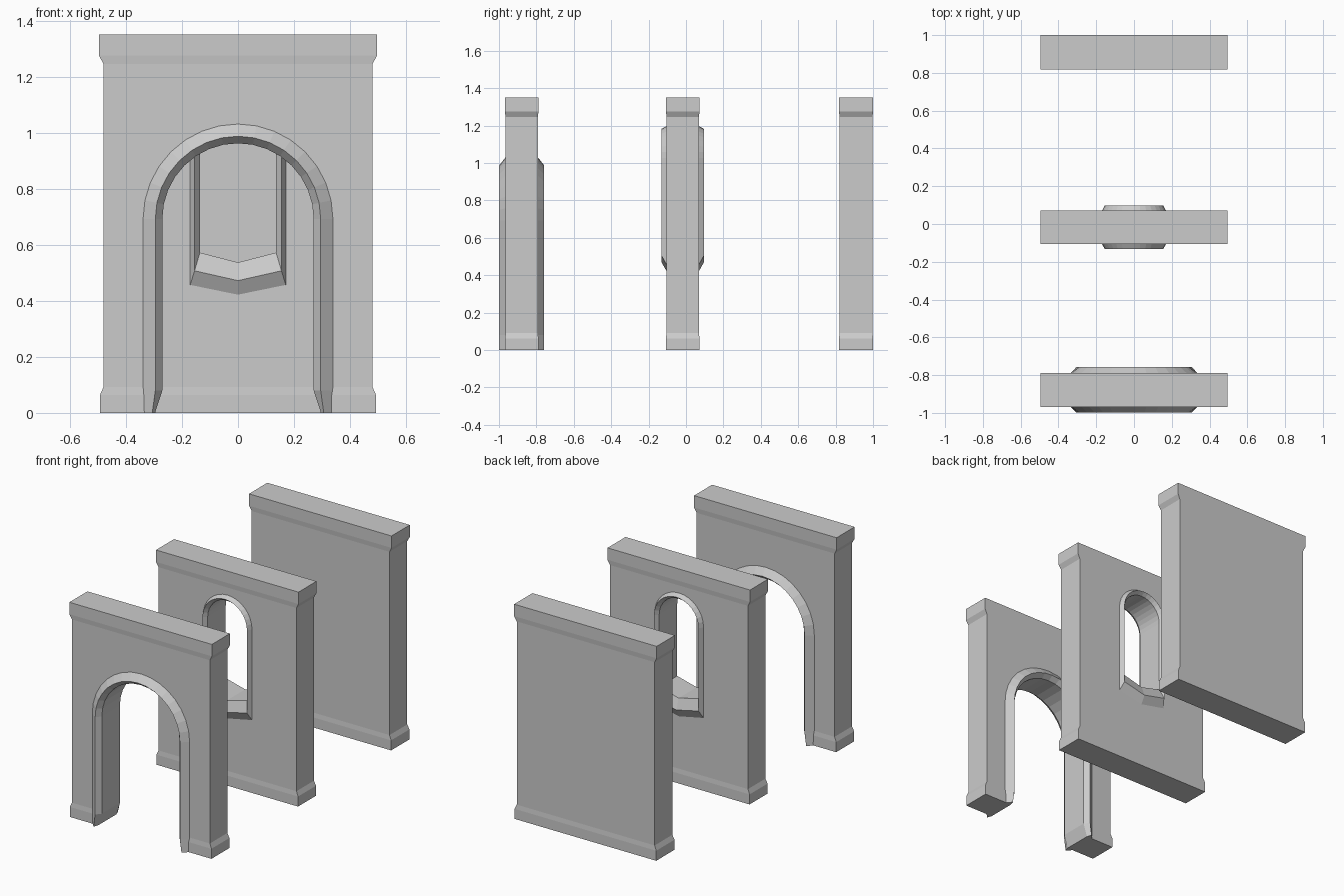
import bpy, bmesh, math

if "Cube" in bpy.data.objects:
    bpy.data.objects.remove(bpy.data.objects["Cube"])


def make_object(name, bm):
    bmesh.ops.recalc_face_normals(bm, faces=bm.faces)
    mesh = bpy.data.meshes.new(name)
    bm.to_mesh(mesh)
    bm.free()
    obj = bpy.data.objects.new(name, mesh)
    bpy.context.scene.collection.objects.link(obj)
    return obj


def loft(name, rings, cyclic_rings=True, cyclic_path=False):
    """Skin quads between rings; the row of rings may itself loop."""
    bm = bmesh.new()
    vs = [[bm.verts.new(p) for p in ring] for ring in rings]
    m, n = len(vs), len(vs[0])
    for i in range(m if cyclic_path else m - 1):
        a, b = vs[i], vs[(i + 1) % m]
        for j in range(n if cyclic_rings else n - 1):
            k = (j + 1) % n
            bm.faces.new((a[j], a[k], b[k], b[j]))
    if not cyclic_path:
        bm.faces.new(vs[0])
        bm.faces.new(vs[-1])
    elif not cyclic_rings:
        bm.faces.new([r[0] for r in vs])
        bm.faces.new([r[-1] for r in vs])
    return make_object(name, bm)


def wall(name, y0, y1):
    # slab with flared foot and cap: height, half width, inset of the faces
    rows = [(0, .493, 0), (.063, .493, 0), (.092, .48, .003),
            (1.245, .48, .003), (1.275, .496, 0), (1.35, .496, 0)]
    return loft(name, [[(-w, y0 + d, z), (w, y0 + d, z), (w, y1 - d, z), (-w, y1 - d, z)]
                       for z, w, d in rows])


def arc(r, zc, n=16):
    return [(r * math.cos(math.pi * i / n), zc + r * math.sin(math.pi * i / n))
            for i in range(n + 1)]


def arch_outline(r, foot, low=0):
    return [(foot, low), (r, .08)] + arc(r, .692) + [(-r, .08), (-foot, low)]


def window_outline(r, side, mid):
    return arc(r, 1.027) + [(-r, side), (0, mid), (r, side)]


def at_y(outline, y):
    return [(x, y, z) for x, z in outline]


def boolean(obj, other, op):
    mod = obj.modifiers.new(op.title(), 'BOOLEAN')
    mod.operation, mod.object, mod.solver = op, other, 'EXACT'
    other.hide_render = True


def add_opening(obj, y0, y1, out, outer, ridge, inner, hole, closed):
    # bevelled surround running through the wall, welded into a cut hole
    trim = loft(obj.name + "_surround", [
        at_y(outer, y0 + .004), at_y(ridge, y0 - out), at_y(inner, y0),
        at_y(inner, y1), at_y(ridge, y1 + out), at_y(outer, y1 - .004)],
        cyclic_rings=closed, cyclic_path=True)
    cutter = loft(obj.name + "_cutter", [at_y(hole, y0 - .2), at_y(hole, y1 + .2)])
    boolean(obj, cutter, 'DIFFERENCE')
    boolean(obj, trim, 'UNION')
    # bake the result and drop the helpers
    dg = bpy.context.evaluated_depsgraph_get()
    mesh = bpy.data.meshes.new_from_object(obj.evaluated_get(dg))
    obj.modifiers.clear()
    obj.data = mesh
    for helper in (trim, cutter):
        bpy.data.objects.remove(helper)


# front wall with doorway
y0, y1 = -.968, -.789
door = wall("doorway_wall", y0, y1)
add_opening(door, y0, y1, .031,
            arch_outline(.34, .338), arch_outline(.295, .306), arch_outline(.27, .296),
            arch_outline(.312, .312, -.1), False)

# middle wall with window
y0, y1 = -.107, .072
win = wall("window_wall", y0, y1)
add_opening(win, y0, y1, .025,
            window_outline(.171, .455, .42), window_outline(.155, .507, .472),
            window_outline(.136, .572, .537), window_outline(.154, .50, .465), True)

# plain back wall
wall("plain_wall", .818, 1.0)
